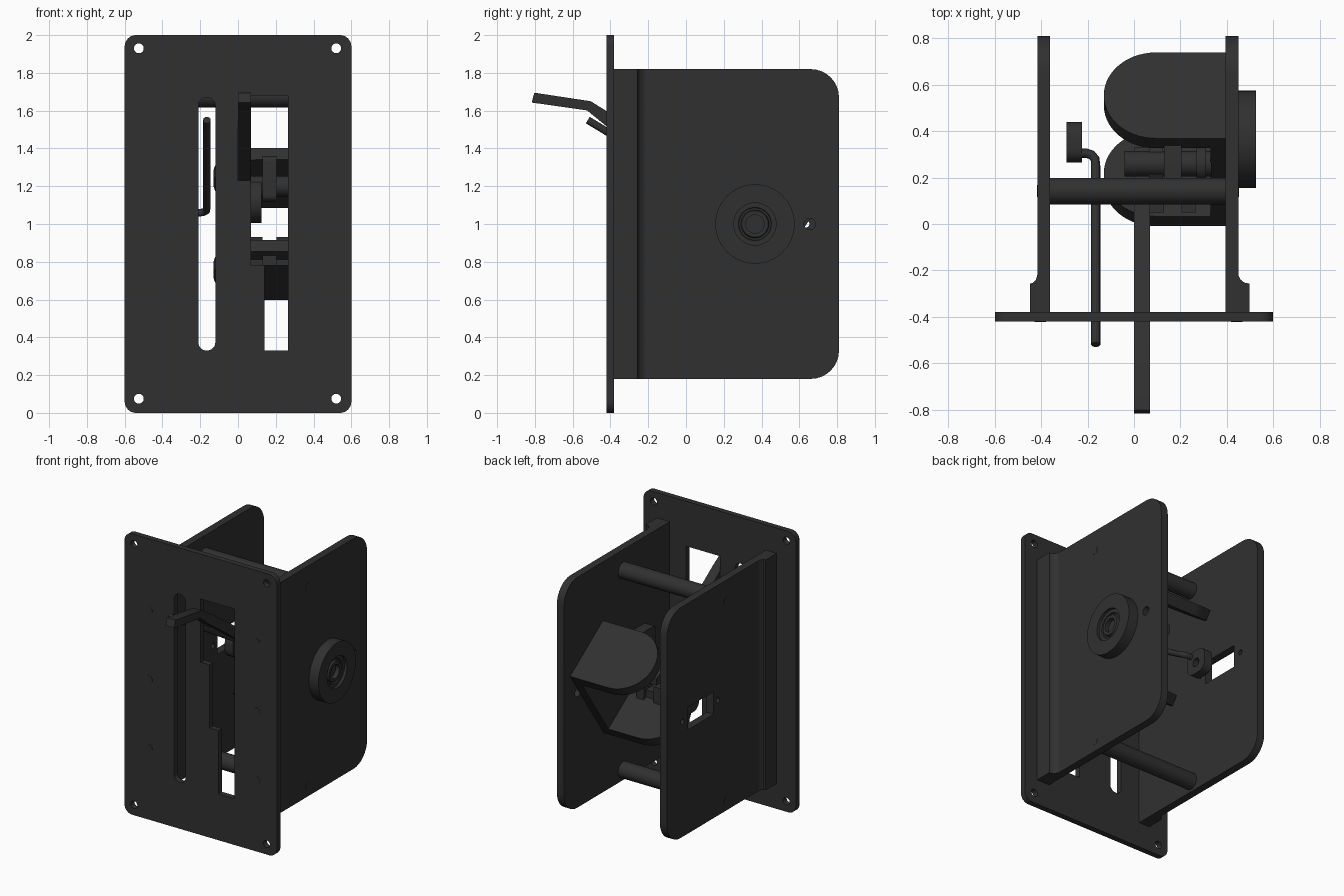
import bpy, bmesh, math
from mathutils import Matrix, Vector

if "Cube" in bpy.data.objects:
    bpy.data.objects.remove(bpy.data.objects["Cube"])

mat = bpy.data.materials.new("dark_grey")
mat.diffuse_color = (0.03, 0.03, 0.03, 1)
mat.use_nodes = True
mat.node_tree.nodes["Principled BSDF"].inputs["Base Color"].default_value = mat.diffuse_color


def circle(u, v, r, n=32):
    return [(u + r * math.cos(2 * math.pi * i / n), v + r * math.sin(2 * math.pi * i / n)) for i in range(n)]


def rounded(u0, u1, v0, v1, radii=(0, 0, 0, 0), n=8):
    """Rectangle with radii for corners: low-low, high-low, high-high, low-high."""
    pts = []
    corners = [(u0, v0, 1, 1), (u1, v0, -1, 1), (u1, v1, -1, -1), (u0, v1, 1, -1)]
    for k, (u, v, su, sv) in enumerate(corners):
        r = radii[k]
        if r == 0:
            pts.append((u, v))
            continue
        for i in range(n + 1):
            a = math.pi * (1 + k / 2) + math.pi / 2 * i / n
            pts.append((u + su * r + r * math.cos(a), v + sv * r + r * math.sin(a)))
    return pts


def frame(u, v, origin=(0, 0, 0)):
    u, v = Vector(u), Vector(v)
    m = Matrix((u, v, u.cross(v))).transposed().to_4x4()
    m.translation = origin
    return m


SIDE = frame((0, 1, 0), (0, 0, 1))      # (y, z), depth along x
FRONT = frame((1, 0, 0), (0, 0, 1))     # (x, z), depth along -y
PLAN = frame((1, 0, 0), (0, 1, 0))      # (x, y), depth along z


def finish(name, bm, bevel=0):
    bmesh.ops.remove_doubles(bm, verts=bm.verts, dist=1e-5)
    bmesh.ops.recalc_face_normals(bm, faces=bm.faces)
    me = bpy.data.meshes.new(name)
    bm.to_mesh(me)
    bm.free()
    ob = bpy.data.objects.new(name, me)
    bpy.context.collection.objects.link(ob)
    me.materials.append(mat)
    if bevel:
        b = ob.modifiers.new("bevel", "BEVEL")
        b.width, b.segments = bevel, 2
    return ob


def from_curve(name, cu, bevel=0):
    tmp = bpy.data.objects.new("tmp", cu)
    bpy.context.collection.objects.link(tmp)
    me = bpy.data.meshes.new_from_object(tmp.evaluated_get(bpy.context.evaluated_depsgraph_get()))
    bm = bmesh.new()
    bm.from_mesh(me)
    bpy.data.objects.remove(tmp)
    bpy.data.meshes.remove(me)
    return bm


def plate(name, loops, d0, d1, m, bevel=0):
    """Filled outline with holes, extruded from depth d0 to d1."""
    cu = bpy.data.curves.new(name, "CURVE")
    cu.dimensions, cu.fill_mode = "2D", "BOTH"
    cu.extrude = (d1 - d0) / 2
    for loop in loops:
        s = cu.splines.new("POLY")
        s.points.add(len(loop) - 1)
        for p, (u, v) in zip(s.points, loop):
            p.co = (u, v, 0, 1)
        s.use_cyclic_u = True
    bm = from_curve(name, cu)
    bm.transform(m @ Matrix.Translation((0, 0, (d0 + d1) / 2)))
    return finish(name, bm, bevel)


def lathe_x(name, profile, y, z, n=48):
    """Revolve (x, radius) points about an x axis."""
    bm = bmesh.new()
    vs = [bm.verts.new((x, y + r, z)) for x, r in profile]
    es = [bm.edges.new(p) for p in zip(vs, vs[1:])]
    bmesh.ops.spin(bm, geom=vs + es, cent=(0, y, z), axis=(1, 0, 0), angle=2 * math.pi, steps=n)
    return finish(name, bm)


def rod(name, x0, x1, y, z, r, n=32):
    return lathe_x(name, [(x0, 0), (x0, r), (x1, r), (x1, 0)], y, z, n)


# front panel with indicator slot, stepped lever gate and corner holes
gate = [(0, 1.68), (0, 1.23), (.07, 1.23), (.07, .78), (.14, .78), (.14, .33), (.265, .33), (.265, 1.68)]
holes = [circle(x, z, .026) for x in (-.525, .52) for z in (.075, 1.93)]
plate("front_panel", [rounded(-.6, .6, 0, 2, (.06,) * 4),
                      rounded(-.21, -.12, .33, 1.67, (.044,) * 4), gate] + holes, .38, .42, FRONT)
for x in (-.405, .443):
    for z in (.51, 1.0, 1.49):
        plate("panel_screw", [circle(x, z, .025)], .40, .422, FRONT)

# side walls, rear corners rounded, and their front flanges
outline = rounded(-.38, .81, .18, 1.82, (0, .15, .15, 0))
plate("right_wall", [outline, circle(.655, 1.0, .03)], .395, .45, SIDE)
plate("left_wall", [outline, rounded(.285, .575, .92, 1.08),
                    circle(.235, 1.0, .018), circle(.635, 1.0, .018)], -.417, -.362, SIDE)
for name, s, x, w in (("right_flange", 1, .45, .047), ("left_flange", -1, .417, .031)):
    prof = [(x - .01, -.38), (x + w, -.38), (x + w, -.257), (x + w * .55, -.253),
            (x + w * .2, -.24), (x, -.22), (x - .01, -.22)]
    plate(name, [[(s * a, b) for a, b in prof]], .18, 1.82, PLAN)

# spacer rods with their end screws
for z in (.255, 1.675):
    rod("spacer_rod", -.362, .395, .142, z, .057)
    rod("spacer_screw_right", .43, .452, .142, z, .026)
    rod("spacer_screw_left", -.419, -.40, .142, z, .026)

# bearing hub on the right wall
CY, CZ = .365, 1.0
lathe_x("bearing_hub", [(.45, 0), (.45, .21), (.525, .21), (.525, .112), (.505, .112), (.505, .088),
                        (.495, .085), (.495, .075), (.51, .07), (.51, .048), (.48, .048), (.48, 0)], CY, CZ)

# tilted U bracket: square base against the wall plus two round-ended arms
ang = math.radians(34.7)
d = Vector((0, math.cos(ang), -math.sin(ang)))
n = Vector((0, math.sin(ang), math.cos(ang)))
ARM = frame((1, 0, 0), d, (0, CY, CZ))
arm = rounded(-.13, .395, -.225, .225, (.224, 0, 0, .224), 14)
plate("bracket_upper_arm", [arm], .258, .333, ARM)
plate("bracket_lower_arm", [arm], -.333, -.258, ARM)
plate("bracket_base", [rounded(-.225, .225, -.26, .26)], .33, .395, frame(d, n, (0, CY, CZ)))

# cranked lever passing through the gate
lever = [(-.803, 1.695), (-.817, 1.643), (-.525, 1.602), (-.43, 1.525), (.26, 1.03),
         (.33, 1.03), (.33, 1.08), (.29, 1.10), (-.40, 1.585), (-.505, 1.65)]
plate("lever", [lever], 0, .07, SIDE, .009)

# lever pivot with its collars and stop blocks
rod("pivot_pin", -.04, .335, .26, 1.20, .055)
rod("pivot_collar_inner", .065, .125, .26, 1.12, .115)
rod("pivot_collar_outer", .27, .31, .26, 1.20, .075)
plate("pivot_block", [rounded(.15, .36, 1.12, 1.36, (.03,) * 4)], .13, .205, SIDE)
plate("lower_stop_block", [rounded(.02, .16, .78, .88)], .13, .205, SIDE)
for x in (.07, .205):
    plate("lower_stop_tab", [rounded(.05, .18, .78, .93)], x, x + .06, SIDE)

# indicator crank and its bent wire pointer
plate("indicator_crank", [rounded(.265, .44, .92, 1.09, (.06,) * 4), circle(.353, 1.0, .03)], -.29, -.225, SIDE)
cu = bpy.data.curves.new("pointer", "CURVE")
cu.dimensions, cu.bevel_depth, cu.bevel_resolution, cu.use_fill_caps = "3D", .02, 4, True
path = [(-.235, .305, 1.06), (-.205, .305, 1.06), (-.183, .298, 1.062), (-.168, .28, 1.07),
        (-.165, .25, 1.085), (-.165, -.52, 1.55)]
s = cu.splines.new("POLY")
s.points.add(len(path) - 1)
for p, co in zip(s.points, path):
    p.co = (*co, 1)
finish("indicator_pointer", from_curve("pointer", cu))

# smooth the round surfaces, keep edges sharp
for ob in bpy.context.scene.objects:
    ob.select_set(True)
    bpy.context.view_layer.objects.active = ob
bpy.ops.object.shade_smooth_by_angle(angle=math.radians(30))
